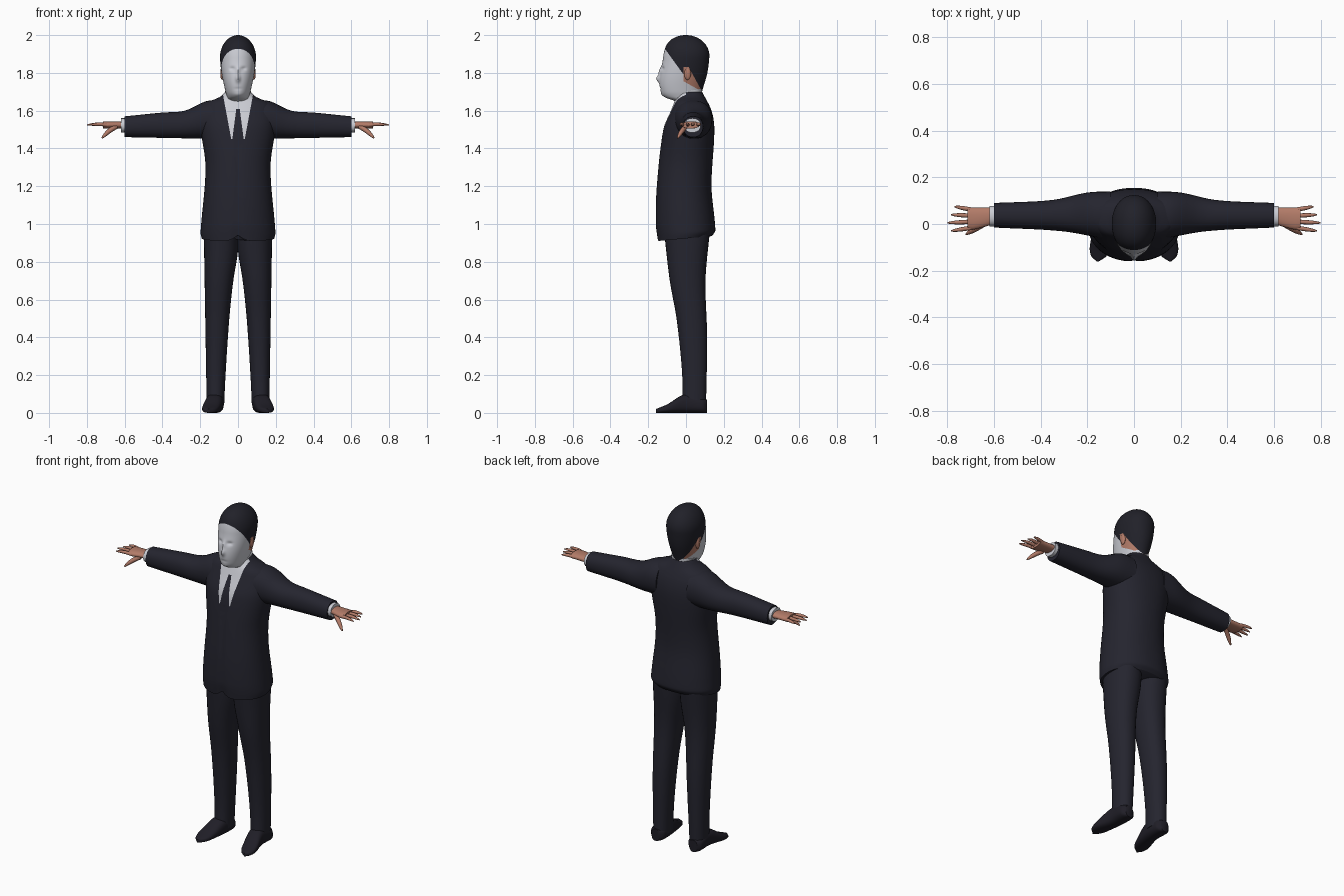
import bpy, bmesh, math
from mathutils import Vector, Matrix

if "Cube" in bpy.data.objects:
    bpy.data.objects.remove(bpy.data.objects["Cube"], do_unlink=True)


def material(name, red, green, blue):
    mat = bpy.data.materials.new(name)
    mat.use_nodes = True
    color = (red, green, blue, 1)
    mat.diffuse_color = color
    mat.node_tree.nodes["Principled BSDF"].inputs["Base Color"].default_value = color
    return mat


SUIT = material("dark suit cloth", .018, .018, .028)
WHITE = material("pale white", .6, .61, .66)
SKIN = material("skin", .45, .2, .14)
HAIR = material("dark hair", .015, .015, .022)
SHOE = material("shoe leather", .014, .013, .02)


def profile(*points):
    """Smooth curve through (position, value) points."""
    last = len(points) - 1

    def slope(i):
        (p, v), (q, w) = points[max(i - 1, 0)], points[min(i + 1, last)]
        return (w - v) / (q - p)

    def value(t):
        t = min(max(t, points[0][0]), points[last][0])
        i = next(k for k in range(last) if t <= points[k + 1][0])
        (p, v), (q, w) = points[i], points[i + 1]
        h = q - p
        u = (t - p) / h
        ease = u * u * (3 - 2 * u)
        bend = slope(i) * (1 - u) - slope(i + 1) * u
        return v + (w - v) * ease + h * u * (1 - u) * bend

    return value


def line(start, end):
    """Straight line through two points, as a function."""
    slope = (end[1] - start[1]) / (end[0] - start[0])
    return lambda t: start[1] + slope * (t - start[0])


def negative(curve):
    return lambda t: -curve(t)


def signed_power(value, exponent):
    return math.copysign(abs(value) ** exponent, value)


def finish(name, bm, mats):
    bmesh.ops.recalc_face_normals(bm, faces=bm.faces[:])
    mesh = bpy.data.meshes.new(name)
    bm.to_mesh(mesh)
    bm.free()
    for mat in mats:
        mesh.materials.append(mat)
    mesh.shade_smooth()
    mesh.set_sharp_from_angle(angle=math.radians(50))
    obj = bpy.data.objects.new(name, mesh)
    bpy.context.collection.objects.link(obj)


def loft(name, axis, span, bounds, mats, side=1, rows=24, segs=32, power=2.2,
         shape=None, cuts=(), rule=None):
    """Rounded rings along an axis; bounds are low and high on the other two axes."""
    bm = bmesh.new()
    rings = []
    for row in range(rows + 1):
        ease = (1 - math.cos(math.pi * row / rows)) / 2
        t = span[0] + (span[1] - span[0]) * ease
        low_a, high_a, low_b, high_b = [b(t) if callable(b) else b for b in bounds]
        ring = []
        for k in range(segs):
            angle = math.tau * k / segs
            c = signed_power(math.cos(angle), 2 / power)
            s = signed_power(math.sin(angle), 2 / power)
            a = (low_a + high_a + (high_a - low_a) * c) / 2
            b = (low_b + high_b + (high_b - low_b) * s) / 2
            co = Vector({"x": (t, a, b), "y": (a, t, b), "z": (a, b, t)}[axis])
            if shape:
                shape(co)
            co.x *= side
            ring.append(bm.verts.new(co))
        rings.append(ring)
    for lower, upper in zip(rings, rings[1:]):
        for k in range(segs):
            j = (k + 1) % segs
            bm.faces.new((lower[k], lower[j], upper[j], upper[k]))
    bm.faces.new(rings[0])
    bm.faces.new(rings[-1])
    # Colour borders are cut into the surface
    for point, normal in cuts:
        geom = bm.verts[:] + bm.edges[:] + bm.faces[:]
        bmesh.ops.bisect_plane(bm, geom=geom, plane_co=point, plane_no=normal, dist=1e-5)
    if rule:
        for face in bm.faces:
            face.material_index = rule(face.calc_center_median())
    finish(name, bm, mats)


def finger(name, base, tip, radius, side):
    """Slightly arched, tapering tube."""
    curve = bpy.data.curves.new(name, "CURVE")
    curve.dimensions = "3D"
    curve.bevel_depth = radius
    curve.bevel_resolution = 3
    curve.use_fill_caps = True
    spline = curve.splines.new("POLY")
    steps = 6
    spline.points.add(steps)
    for i, point in enumerate(spline.points):
        u = i / steps
        co = Vector(base).lerp(Vector(tip), u)
        arch = radius / 2 * math.sin(math.pi * u)
        point.co = (co.x * side, co.y, co.z + arch, 1)
        point.radius = 1 - .7 * u ** 4
    curve.materials.append(SKIN)
    bpy.context.collection.objects.link(bpy.data.objects.new(name, curve))


# Jacket with rounded front hem, centre seam, shirt opening and tie
V_TIP, KNOT = 1.45, 1.61


def jacket_shape(co):
    front = co.y < -.05
    fade = max(0, 1 - co.z) * 10
    co.z += fade * (co.y + .15) / 10
    if front:
        co.z += fade * .035 * max(0, 1 - abs(co.x) / .07) ** 2
        if abs(co.x) < .004 and co.z < V_TIP:
            co.y += .004


lapel = line((V_TIP, .036), (1.66, .075))
tie = line((V_TIP, .03), (KNOT, .009))
up, back = Vector((0, 0, 1)), Vector((0, 1, 0))
jacket_cuts = [(up * V_TIP, up), (up * KNOT, up), (up * 0, back)]
for side in (1, -1):
    for edge in (lapel, tie):
        jacket_cuts.append(((side * edge(1), 0, 1), (side, 0, edge(0) - edge(1))))


def jacket_rule(c):
    x = abs(c.x)
    opening = c.y < 0 and c.z > V_TIP and x < lapel(c.z)
    return int(opening and (c.z > KNOT or x > tie(c.z)))


half = profile((.9, .19), (.95, .198), (1.3, .172), (1.55, .2), (1.64, .17), (1.67, .1), (1.7, .066))
chest = profile((.9, -.15), (1, -.16), (1.2, -.155), (1.5, -.12), (1.6, -.08), (1.7, -.04))
spine = profile((.9, .13), (.95, .155), (1.2, .135), (1.5, .15), (1.6, .135), (1.7, .085))
loft("jacket", "z", (.91, 1.7), (negative(half), half, chest, spine), [SUIT, WHITE],
     rows=50, segs=64, shape=jacket_shape, cuts=jacket_cuts, rule=jacket_rule)


# Shirt collar, higher at the back
def collar_shape(co):
    co.z += co.y / 5


loft("shirt_collar", "z", (1.63, 1.7), (-.068, .068, -.06, .085), [WHITE], rows=6, shape=collar_shape)

# Head: face features as soft bumps of (x, z, width, height, push forward)
bumps = [(0, 1.77, .011, .018, .018), (0, 1.81, .009, .02, .009),
         (0, 1.715, .02, .005, -.004), (0, 1.685, .02, .01, .004)]
for side in (1, -1):
    bumps.append((side * .03, 1.822, .014, .009, -.009))


def head_shape(co):
    if co.y < -.04 and co.z > 1.66:
        for x, z, width, height, push in bumps:
            co.y -= push * math.exp(-((co.x - x) / width) ** 2 - ((co.z - z) / height) ** 2)


def domed(curve):
    """Close a head profile with a round crown."""
    def value(z):
        rise = max(0, z - 1.88) / .12
        return curve(z) * math.sqrt(max(1e-4, 1 - rise * rise))
    return value


hairline = line((-.115, 1.932), (-.012, 1.79))
nape = line((.02, 1.82), (.075, 1.72))
jaw = line((-.012, 1.755), (.06, 1.715))
temple, sideburn = -.012, 1.83
head_cuts = [(up * edge(0), (0, edge(0) - edge(1), 1)) for edge in (hairline, nape, jaw)]
head_cuts += [(back * temple, back), (up * sideburn, up)]


def head_rule(c):
    if c.y < temple:
        return int(c.z > hairline(c.y))
    if c.z > sideburn or c.z > nape(c.y):
        return 1
    return 0 if c.z < jaw(c.y) else 2


width = domed(profile((1.6, .055), (1.66, .055), (1.7, .066), (1.8, .087), (1.88, .095), (2, .095)))
face = domed(profile((1.6, -.045), (1.65, -.06), (1.67, -.11), (1.7, -.133),
                     (1.77, -.14), (1.9, -.12), (2, -.135)))
skull = domed(profile((1.6, .065), (1.7, .085), (1.8, .113), (1.9, .125), (2, .13)))
loft("head", "z", (1.61, 2), (negative(width), width, face, skull), [WHITE, HAIR, SKIN],
     rows=80, segs=96, power=2.1, shape=head_shape, cuts=head_cuts, rule=head_rule)

# Sleeve profiles along x
sleeve = (profile((.1, -.07), (.3, -.032), (.6, -.015)),
          profile((.1, .14), (.2, .135), (.35, .103), (.6, .09)),
          profile((.1, 1.45), (.6, 1.46)),
          profile((.1, 1.655), (.17, 1.65), (.28, 1.6), (.4, 1.59), (.6, 1.57)))
# Trouser profiles along z
trouser = (profile((0, .075), (.2, .066), (.5, .046), (.7, .025), (.86, 0), (1, 0)),
           profile((0, .165), (.9, .18)),
           profile((0, -.02), (.2, -.02), (.5, -.05), (.7, -.086), (.95, -.115)),
           profile((0, .105), (.4, .112), (.7, .103), (.95, .125)))
# Shoe profiles along y, toe turned outward
shoe = (profile((-.16, .15), (-.14, .12), (-.1, .1), (0, .078), (.09, .08), (.11, .1)),
        profile((-.16, .16), (-.14, .182), (-.1, .19), (0, .17), (.09, .167), (.11, .15)),
        0, profile((-.16, .02), (-.1, .045), (0, .1), (.11, .07)))

for side, tag in ((1, "left_"), (-1, "right_")):
    ear = bmesh.new()
    place = Matrix.Translation((side * .084, .008, 1.797)) @ Matrix.Diagonal((.01, .018, .034, 1))
    bmesh.ops.create_uvsphere(ear, u_segments=16, v_segments=12, radius=1, matrix=place)
    finish(tag + "ear", ear, [SKIN])
    loft(tag + "sleeve", "x", (.1, .6), sleeve, [SUIT], side)
    loft(tag + "cuff", "x", (.57, .62), (-.01, .078, 1.484, 1.56), [WHITE], side, rows=4)
    palm = (profile((.6, 0), (.69, -.024), (.72, -.02)), .07, 1.506, 1.543)
    loft(tag + "palm", "x", (.6, .715), palm, [SKIN], side, rows=10)
    for i, label in enumerate(("little", "ring", "middle", "index")):
        finger(tag + label + "_finger", (.69, .06 - .025 * i, 1.523),
               (.8 - .015 * abs(i - 2), .075 - .035 * i, 1.524), .0095, side)
    finger(tag + "thumb", (.645, 0, 1.515), (.72, -.044, 1.455), .013, side)
    loft(tag + "trouser_leg", "z", (.04, .96), trouser, [SUIT], side)
    loft(tag + "shoe", "y", (-.16, .11), shoe, [SHOE], side, power=2.6)
